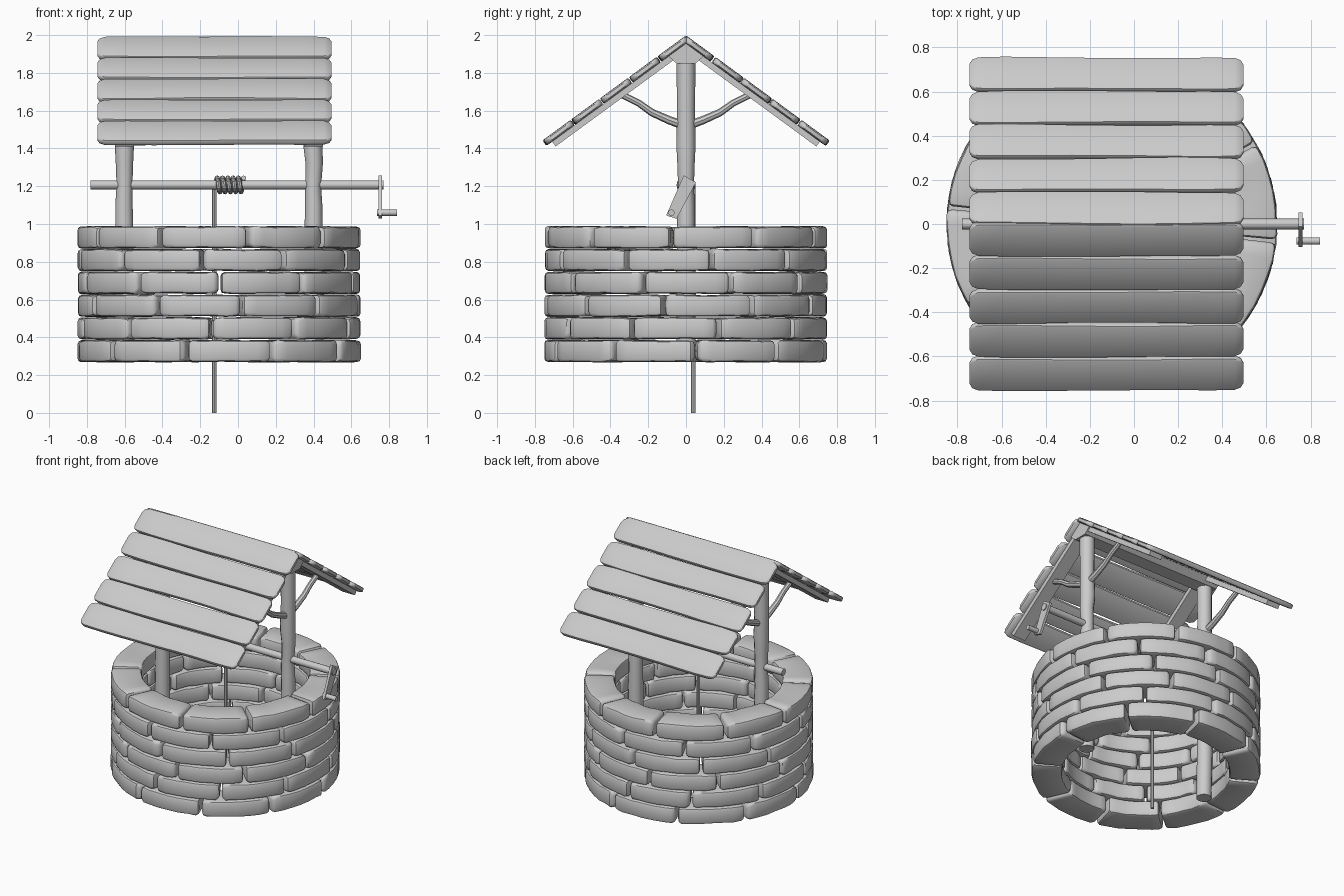
import bpy, bmesh, math, random
from mathutils import Vector

if "Cube" in bpy.data.objects:
    bpy.data.objects.remove(bpy.data.objects["Cube"])

random.seed(4)
CX = -0.1                      # well centre in x
SL = math.atan2(0.56, 0.765)   # roof pitch
jit = lambda a: random.uniform(-a, a)


def make(name, lofts):
    """One object from several closed lofts (each a list of point rings)."""
    bm = bmesh.new()
    for rings in lofts:
        rows = [[bm.verts.new(p) for p in r] for r in rings]
        n = len(rows[0])
        for a, b in zip(rows, rows[1:]):
            for i in range(n):
                bm.faces.new((a[i], a[(i + 1) % n], b[(i + 1) % n], b[i]))
        bm.faces.new(rows[0][::-1])
        bm.faces.new(rows[-1])
    bmesh.ops.recalc_face_normals(bm, faces=bm.faces)
    me = bpy.data.meshes.new(name)
    bm.to_mesh(me)
    bm.free()
    ob = bpy.data.objects.new(name, me)
    bpy.context.collection.objects.link(ob)
    bpy.ops.object.select_all(action='DESELECT')
    ob.select_set(True)
    bpy.context.view_layer.objects.active = ob
    bpy.ops.object.shade_smooth_by_angle(angle=math.radians(40))
    return ob


def rounded(w, h, r):
    """Rounded rectangle section, three points per corner."""
    pts = []
    for k, (sx, sy) in enumerate(((1, 1), (-1, 1), (-1, -1), (1, -1))):
        for a in (0, 45, 90):
            t = math.radians(k * 90 + a)
            pts.append((sx * (w / 2 - r) + r * math.cos(t), sy * (h / 2 - r) + r * math.sin(t)))
    return pts


def tube(path, radii, n=10):
    """Rings of a round bar along a path."""
    path = [Vector(p) for p in path]
    rings = []
    for i, p in enumerate(path):
        d = (path[min(i + 1, len(path) - 1)] - path[max(i - 1, 0)]).normalized()
        ref = Vector((0, 1, 0)) if abs(d.y) < 0.7 else Vector((1, 0, 0))
        u = d.cross(ref).normalized()
        v = d.cross(u)
        r = radii[i] if isinstance(radii, (list, tuple)) else radii
        rings.append([p + r * (u * math.cos(t) + v * math.sin(t))
                      for t in (2 * math.pi * k / n for k in range(n))])
    return rings


def prism(pts, x0, x1):
    """A y-z outline extruded along x."""
    return [[(x, y, z) for y, z in pts] for x in (x0, x1)]


# stone courses: ten curved, worn blocks in each ring
def stone(a0, a1, zc):
    rm, b, rings = 0.65, 0.022, []
    span = a1 - a0
    stations = [(0, b), (0.3 * b, 0.3 * b), (b, 0)]
    st = [(a0 + e / rm, s) for e, s in stations]
    st += [(a0 + span * k / 6, 0) for k in range(1, 6)]
    st += [(a1 - e / rm, s) for e, s in reversed(stations)]
    for a, s in st:
        w, h = 0.2 - 2 * s, 0.114 - 2 * s + jit(0.004)
        dz, dr = jit(0.002), jit(0.003) - 0.002
        rings.append([(CX + (rm + dr + u) * math.sin(a), -(rm + dr + u) * math.cos(a), zc + dz + v)
                      for u, v in rounded(w, h, 0.018)])
    return rings


for i, off in enumerate((-13, -4, 9.5, 0.5, -8, 12)):
    blocks = []
    cuts = [math.radians(off + 36 * k + jit(1)) for k in range(10)]
    for k in range(10):
        end = cuts[k + 1] if k < 9 else cuts[0] + 2 * math.pi
        blocks.append(stone(cuts[k] + 0.01, end - 0.01, 0.327 + 0.1205 * i))
    make(f"stone_course_{i + 1}", blocks)


# roof planks: five wavy boards down each slope
def slope_point(side, x, s, d):
    """Point s down the slope and d above its top plane."""
    return (x, side * (s * math.cos(SL) + d * math.sin(SL)),
            2.0 - s * math.sin(SL) + d * math.cos(SL))


def plank(side, s0):
    rings = []
    phase, amp = random.uniform(0, 6), random.uniform(0.002, 0.006)
    xs = [(0, 0.034), (0.012, 0.014), (0.04, 0.002)]
    st = [(-0.745 + e, c) for e, c in xs]
    st += [(-0.745 + 1.24 * k / 8, 0) for k in range(1, 8)]
    st += [(0.495 - e, c) for e, c in reversed(xs)]
    for x, c in st:
        w = 0.18 - 2 * c + amp * math.sin(x * 5 + phase) + jit(0.002)
        h = 0.036 - c * 0.5
        ds = amp * math.sin(x * 4 + 2 * phase) * 0.5
        rings.append([slope_point(side, x, s0 + 0.09 + ds + u, v - 0.019)
                      for u, v in rounded(w, h, 0.009)])
    return rings


for side, label in ((-1, "front"), (1, "back")):
    make(f"{label}_roof_planks", [plank(side, 0.006 + 0.1885 * k) for k in range(5)])

# ridge beam between the two posts
make("ridge_beam", [prism([(-0.05, 1.85), (0.05, 1.85), (0.095, 1.89), (0, 1.96), (-0.095, 1.89)],
                          -0.66, 0.46)])

for px, label in ((-0.6, "left"), (0.4, "right")):
    # posts, slightly waisted
    zs = (0.27, 0.6, 0.95, 1.1, 1.2, 1.32, 1.42, 1.6, 1.86)
    rs = (0.05, 0.052, 0.048, 0.046, 0.042, 0.046, 0.051, 0.048, 0.05)
    make(f"{label}_post", [tube([(px + jit(0.004), 0, z) for z in zs], rs, 12)])
    # rafters and bent braces, mirrored front to back
    rafters, braces = [], []
    for side in (-1, 1):
        rafters.append([[slope_point(side, px + dx, s, d) for dx, d in
                         ((-0.05, -0.036), (0.05, -0.036), (0.05, -0.068), (-0.05, -0.068))]
                        for s in (0.03, 0.905)])
        braces.append(tube([(px, side * y, z) for y, z in
                            ((0.02, 1.525), (0.09, 1.55), (0.18, 1.59), (0.25, 1.64), (0.37, 1.70))],
                           (0.024, 0.022, 0.02, 0.018, 0.018), 8))
    make(f"{label}_rafters", rafters)
    make(f"{label}_braces", braces)

# windlass axle, crank arm and handle
AZ = 1.207
make("axle", [tube([(-0.78, 0, AZ), (0.77, 0, AZ)], 0.024, 12)])
make("crank_arm", [prism([(-0.012, 1.258), (0.053, 1.22), (-0.05, 1.028), (-0.105, 1.045)],
                         0.745, 0.763)])
make("crank_handle", [tube([(0.735, -0.077, 1.06), (0.842, -0.077, 1.06)], 0.017, 10)])

# rope: five turns round the axle, then hanging down the shaft
turns, n = 5.25, 84
coil = []
for k in range(n + 1):
    t = 2 * math.pi * turns * k / n
    coil.append((-0.117 + 0.147 * k / n, 0.037 * math.cos(t), AZ + 0.037 * math.sin(t)))
make("rope_coil", [tube(coil, 0.013, 8)])
make("hanging_rope", [tube([(-0.125, 0.038, 0), (-0.125, 0.038, AZ)], 0.012, 8)])
